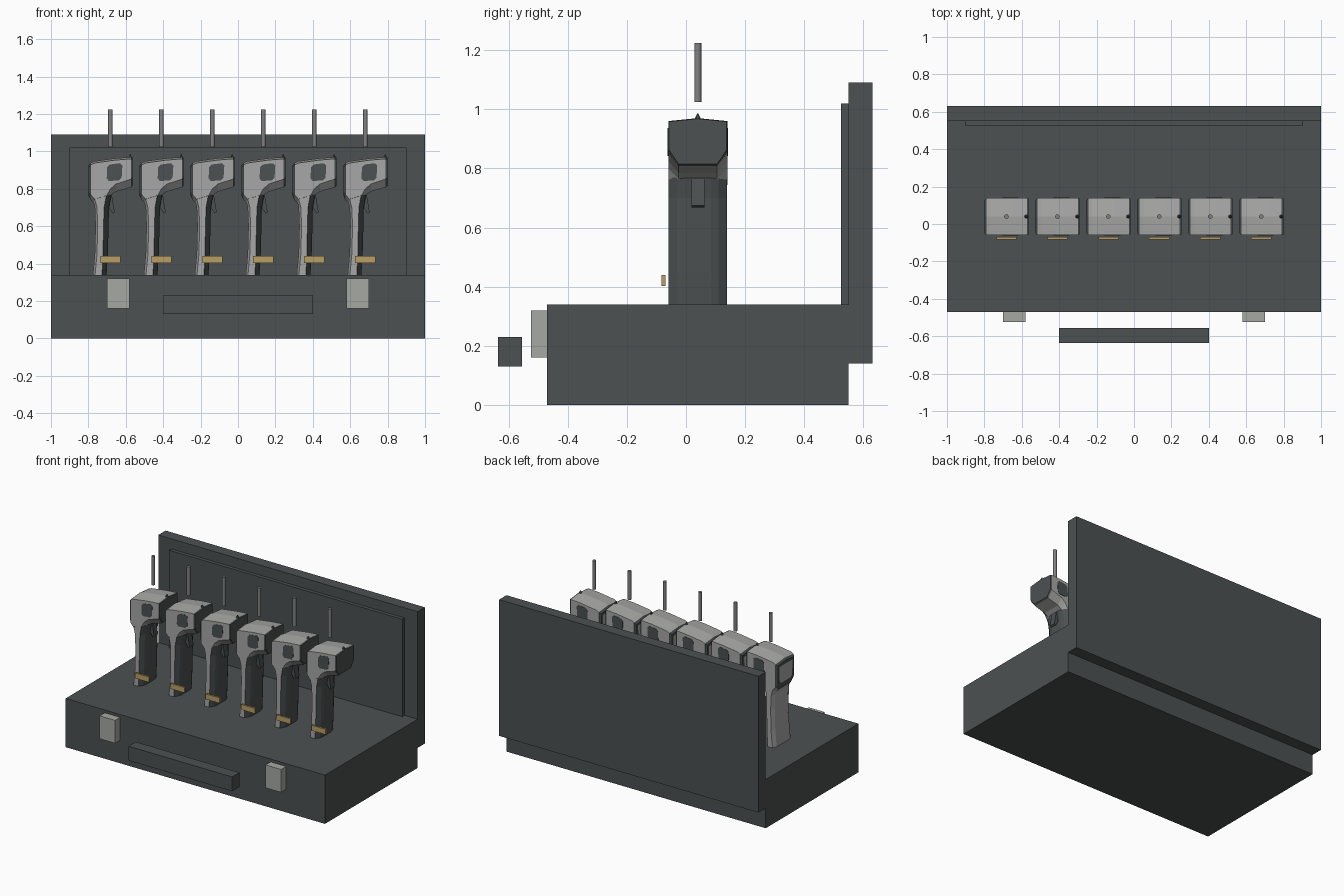
import bpy, bmesh, math
from mathutils import Vector

if "Cube" in bpy.data.objects:
    bpy.data.objects.remove(bpy.data.objects["Cube"])


def material(name, rgb):
    m = bpy.data.materials.new(name)
    m.diffuse_color = (*rgb, 1)
    m.use_nodes = True
    m.node_tree.nodes["Principled BSDF"].inputs["Base Color"].default_value = m.diffuse_color
    return m


DARK = material("charcoal", (0.072, 0.082, 0.082))
LIGHT = material("light grey", (0.39, 0.39, 0.385))
LATCH = material("latch grey", (0.38, 0.395, 0.37))
BRASS = material("brass", (0.48, 0.345, 0.13))
STEEL = material("steel", (0.22, 0.22, 0.22))


def finish(bm, name, mats, loc=(0, 0, 0), rule=None):
    bmesh.ops.recalc_face_normals(bm, faces=bm.faces)
    bm.normal_update()
    if rule:
        for f in bm.faces:
            f.material_index = rule(f)
    me = bpy.data.meshes.new(name)
    bm.to_mesh(me)
    bm.free()
    for m in mats:
        me.materials.append(m)
    ob = bpy.data.objects.new(name, me)
    ob.location = loc
    bpy.context.collection.objects.link(ob)
    return ob


def box(name, lo, hi, mat, loc=(0, 0, 0)):
    bm = bmesh.new()
    bmesh.ops.create_cube(bm, size=1)
    lo, hi = Vector(lo), Vector(hi)
    for v in bm.verts:
        v.co = (lo + hi) / 2 + v.co * (hi - lo)
    return finish(bm, name, [mat], loc)


def loft(sections):
    """Skin a list of matching closed sections and cap both ends."""
    bm = bmesh.new()
    rings = [[bm.verts.new(p) for p in s] for s in sections]
    n = len(rings[0])
    for a, b in zip(rings, rings[1:]):
        for i in range(n):
            j = (i + 1) % n
            bm.faces.new((a[i], a[j], b[j], b[i]))
    bm.faces.new(rings[0])
    bm.faces.new(rings[-1])
    return bm


# Case: base, lid, lid lining, handle, latches
box("case_base", (-1, -0.47, 0), (1, 0.55, 0.34), DARK)
box("case_lid", (-1, 0.55, 0.14), (1, 0.63, 1.09), DARK)
box("lid_lining", (-0.9, 0.525, 0.3), (0.9, 0.555, 1.02), DARK)
box("carry_handle", (-0.4, -0.635, 0.13), (0.4, -0.555, 0.23), DARK)
for s in (-1, 1):
    box("latch", (s * 0.64 - 0.06, -0.525, 0.16), (s * 0.64 + 0.06, -0.465, 0.32), LATCH)


def head_section(x, top, mid, bottom, w=0.1, b=0.065):
    return [(x, -w, top - 0.01), (x, 0, top), (x, w, top - 0.01),
            (x, w, mid), (x, b, bottom), (x, -b, bottom), (x, -w, mid)]


def grip_section(z, left, edge, right):
    half = [(left, -0.07), (left + 0.012, -0.099), (edge, -0.099),
            ((edge + right) / 2 + 0.006, -0.07), (right, -0.045)]
    return [(x, y, z) for x, y in half] + [(x, -y, z) for x, y in reversed(half)]


def device(x0):
    loc = (x0, 0.04, 0)

    # Head: lofted along x, dark bezels at both ends
    bm = loft([head_section(-0.117, 0.925, 0.79, 0.765, 0.088, 0.06),
               head_section(-0.106, 0.938, 0.77, 0.74),
               head_section(-0.085, 0.948, 0.745, 0.72),
               head_section(-0.02, 0.957, 0.765, 0.74),
               head_section(0.0, 0.96, 0.80, 0.765),
               head_section(0.03, 0.964, 0.826, 0.785),
               head_section(0.109, 0.970, 0.852, 0.808),
               head_section(0.118, 0.968, 0.862, 0.815, 0.097)])
    bm.normal_update()
    back = min(bm.faces, key=lambda f: f.calc_center_median().x)
    bmesh.ops.inset_region(bm, faces=[back], thickness=0.022)

    def head_rule(f):
        c = f.calc_center_median()
        if c.x < -0.1165:
            return 1 if len(f.verts) > 4 else 0
        return 0 if c.x > 0.11 or c.x < -0.11 else 1
    finish(bm, "device_head", [DARK, LIGHT], loc, head_rule)

    # Small sight nub on the front end of the ridge
    bm = bmesh.new()
    bmesh.ops.create_cone(bm, cap_ends=True, segments=6, radius1=0.014, radius2=0.002, depth=0.024)
    bmesh.ops.translate(bm, verts=bm.verts, vec=(0.106, 0, 0.973))
    finish(bm, "sight_nub", [DARK], loc)

    # Octagonal windows on both sides of the head
    for s in (-1, 1):
        ring = [(-0.02, 0.855), (-0.008, 0.842), (0.045, 0.845), (0.06, 0.86),
                (0.064, 0.925), (0.05, 0.937), (-0.004, 0.93), (-0.018, 0.915)]
        bm = loft([[(x, s * y, z) for x, z in ring] for y in (0.098, 0.102)])
        finish(bm, "side_window", [DARK], loc)

    # Grip: light shell with a dark front
    bm = loft([grip_section(0.32, -0.096, -0.046, -0.022),
               grip_section(0.45, -0.084, -0.04, -0.014),
               grip_section(0.60, -0.08, -0.037, -0.01),
               grip_section(0.70, -0.084, -0.034, -0.008),
               grip_section(0.755, -0.098, -0.024, 0.002),
               grip_section(0.80, -0.105, -0.012, 0.01)])
    finish(bm, "device_grip", [DARK, LIGHT], loc,
           lambda f: 0 if f.normal.x > 0.3 else 1)

    # Trigger
    bm = loft([[(x, y, z) for x, z in ((-0.02, 0.765), (0.008, 0.765), (0.023, 0.675), (0.012, 0.668), (-0.02, 0.72))]
               for y in (-0.022, 0.022)])
    finish(bm, "trigger", [DARK], loc)

    # Brass tag in front of the grip and steel pin above the head
    box("brass_tag", (-0.054, -0.123, 0.403), (0.054, -0.11, 0.44), BRASS, loc)
    bm = bmesh.new()
    bmesh.ops.create_cone(bm, cap_ends=True, segments=16, radius1=0.012, radius2=0.012, depth=0.2)
    for f in bm.faces:
        f.smooth = len(f.verts) == 4
    finish(bm, "steel_pin", [STEEL], (x0, 0.04, 1.124))


# Row of six devices
for i in range(6):
    device(-0.682 + i * 0.2725)
